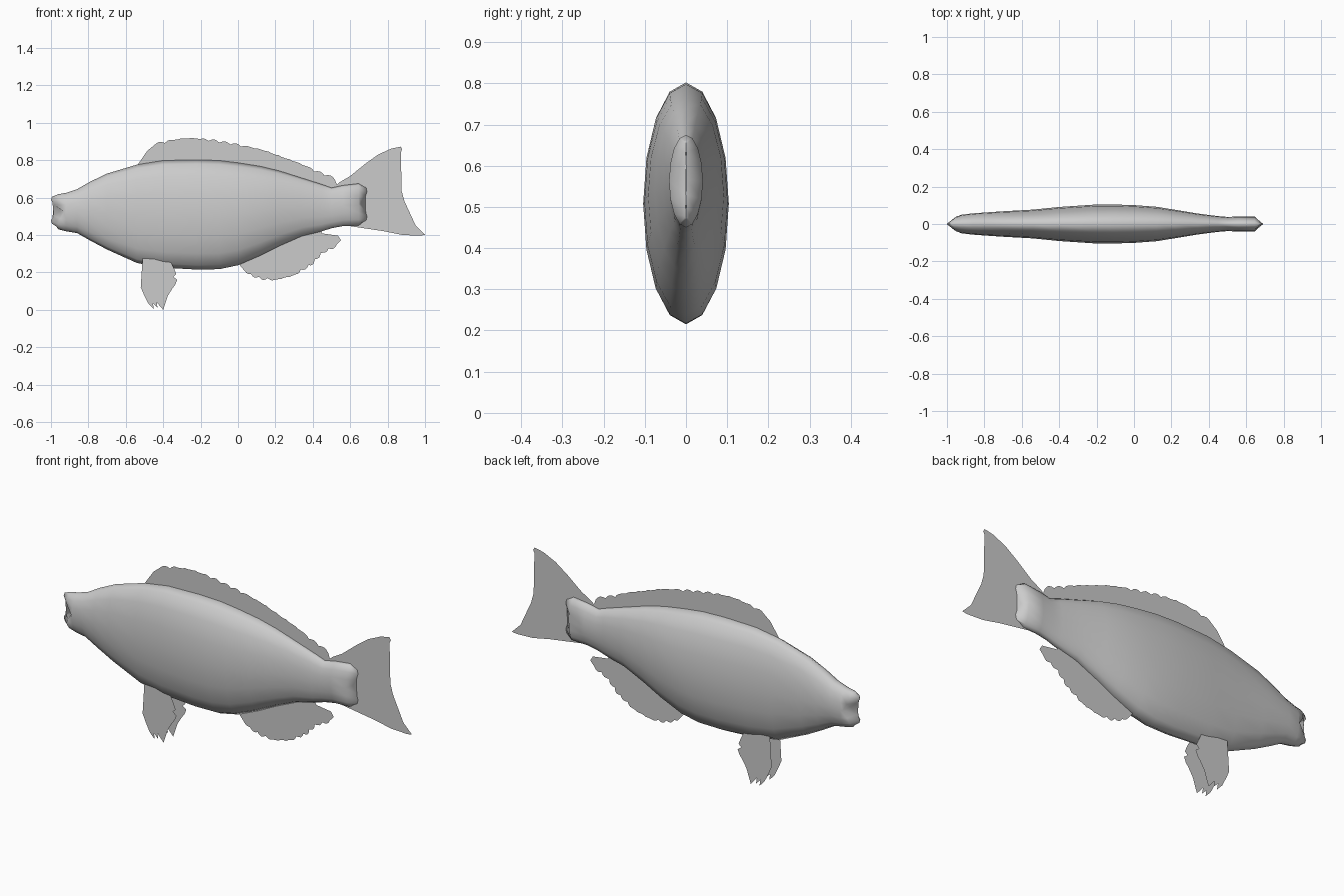
import bpy, bmesh, math
from mathutils import Vector

SIDES = 16


def finish(bm, name):
    mesh = bpy.data.meshes.new(name)
    bm.to_mesh(mesh)
    bm.free()
    obj = bpy.data.objects.new(name, mesh)
    bpy.context.collection.objects.link(obj)
    return obj


def scallop(points, count, depth, side=1, steps=4):
    """Resample an edge by length and add rounded bumps pointing outward."""
    pts = [Vector(p) for p in points]
    lengths = [(b - a).length for a, b in zip(pts, pts[1:])]
    total = sum(lengths)
    out = []
    for i in range(count * steps + 1):
        d = total * i / (count * steps)
        k = 0
        while k < len(lengths) - 1 and d > lengths[k]:
            d -= lengths[k]
            k += 1
        dirn = (pts[k + 1] - pts[k]).normalized()
        normal = Vector((-dirn.y, dirn.x)) * side
        bump = abs(math.sin(math.pi * i / steps)) - 0.5
        out.append(pts[k] + dirn * d + normal * depth * bump)
    return [tuple(p) for p in out]


def fin(name, outline, y=0.0):
    """Thin flat sheet in the xz plane."""
    bm = bmesh.new()
    face = bm.faces.new([bm.verts.new((x, y, z)) for x, z in outline])
    bmesh.ops.triangulate(bm, faces=[face])
    return finish(bm, name)


# Body: x, top z, bottom z, half width
stations = [
    (-0.96, 0.618, 0.430, 0.042), (-0.92, 0.625, 0.420, 0.050),
    (-0.86, 0.645, 0.410, 0.057), (-0.79, 0.685, 0.370, 0.062),
    (-0.70, 0.728, 0.322, 0.068), (-0.54, 0.776, 0.250, 0.077),
    (-0.40, 0.798, 0.225, 0.091), (-0.22, 0.802, 0.215, 0.103),
    (-0.10, 0.798, 0.217, 0.104), (0.00, 0.786, 0.238, 0.101),
    (0.12, 0.767, 0.290, 0.092), (0.22, 0.743, 0.340, 0.076),
    (0.34, 0.705, 0.393, 0.056), (0.45, 0.670, 0.420, 0.042),
    (0.50, 0.652, 0.436, 0.038), (0.56, 0.665, 0.447, 0.040),
    (0.645, 0.675, 0.450, 0.041),
]
lip_x = (-0.945, -0.985, -1.0, -0.995, -0.98)   # mouth notch to lip rim
tail_x = (0.66, 0.68, 0.69, 0.685, 0.67)        # matching rear pinch
notch = (0.03, 0.008, 0, 0, 0)

bm = bmesh.new()
rings = []


def ring(x_of, top, bottom, width):
    verts = []
    for k in range(SIDES):
        a = 2 * math.pi * k / SIDES
        level = k % 8 if k % 8 <= 4 else 8 - k % 8   # 0 = mid height, 4 = top/bottom
        verts.append(bm.verts.new((x_of(level), width * math.cos(a),
                                   (top + bottom) / 2 + (top - bottom) / 2 * math.sin(a))))
    rings.append(verts)


ring(lambda l: lip_x[l], 0.61, 0.455, 0.002)
for i, (x, top, bottom, w) in enumerate(stations):
    ring(lambda l: x + (notch[l] if i == 0 else 0), top, bottom, w)
ring(lambda l: tail_x[l], 0.66, 0.47, 0.001)
for a, b in zip(rings, rings[1:]):
    for k in range(SIDES):
        j = (k + 1) % SIDES
        bm.faces.new((a[k], a[j], b[j], b[k]))
bm.faces.new(rings[0])
bm.faces.new(rings[-1])
bmesh.ops.recalc_face_normals(bm, faces=bm.faces)
for f in bm.faces:
    f.smooth = True
finish(bm, "body")

# Dorsal fin
crest = scallop([(-0.45, 0.885), (-0.37, 0.902), (-0.27, 0.915), (-0.15, 0.908),
                 (0.0, 0.882), (0.15, 0.845), (0.3, 0.79), (0.42, 0.74),
                 (0.52, 0.702)], 17, 0.012)
fin("dorsal_fin", [(-0.54, 0.77), (-0.51, 0.80), (-0.485, 0.85)] + crest +
    [(0.53, 0.665), (0.50, 0.645), (0.34, 0.69), (0.1, 0.76), (-0.2, 0.79), (-0.4, 0.785)])

# Anal fin
keel = scallop([(0.03, 0.215), (0.07, 0.185), (0.13, 0.165), (0.2, 0.162), (0.3, 0.187),
                (0.39, 0.24), (0.45, 0.305), (0.53, 0.342)], 12, 0.012, side=-1)
fin("anal_fin", [(0.0, 0.25)] + keel +
    [(0.55, 0.372), (0.535, 0.396), (0.45, 0.408), (0.44, 0.43), (0.33, 0.4), (0.15, 0.32)])

# Tail fin
fin("tail_fin", [
    (0.51, 0.65), (0.54, 0.68), (0.60, 0.715), (0.68, 0.78), (0.75, 0.83), (0.82, 0.862),
    (0.87, 0.872), (0.878, 0.858), (0.85, 0.80), (0.843, 0.76), (0.86, 0.69), (0.89, 0.58),
    (0.92, 0.50), (0.95, 0.45), (1.0, 0.40), (0.97, 0.396), (0.88, 0.40), (0.78, 0.42),
    (0.66, 0.448), (0.58, 0.45), (0.62, 0.50), (0.62, 0.62)])

# Pelvic fins, one each side
pelvic = [
    (-0.51, 0.275), (-0.515, 0.20), (-0.52, 0.12), (-0.505, 0.085), (-0.48, 0.035),
    (-0.45, 0.003), (-0.455, 0.035), (-0.43, 0.01), (-0.435, 0.04), (-0.40, 0.0),
    (-0.41, 0.035), (-0.395, 0.065), (-0.375, 0.075), (-0.35, 0.115), (-0.365, 0.13),
    (-0.335, 0.135), (-0.325, 0.16), (-0.345, 0.175), (-0.33, 0.19), (-0.34, 0.215),
    (-0.365, 0.265)]
for side, label in ((-1, "near"), (1, "far")):
    fin("pelvic_fin_" + label, pelvic, side * 0.04)
